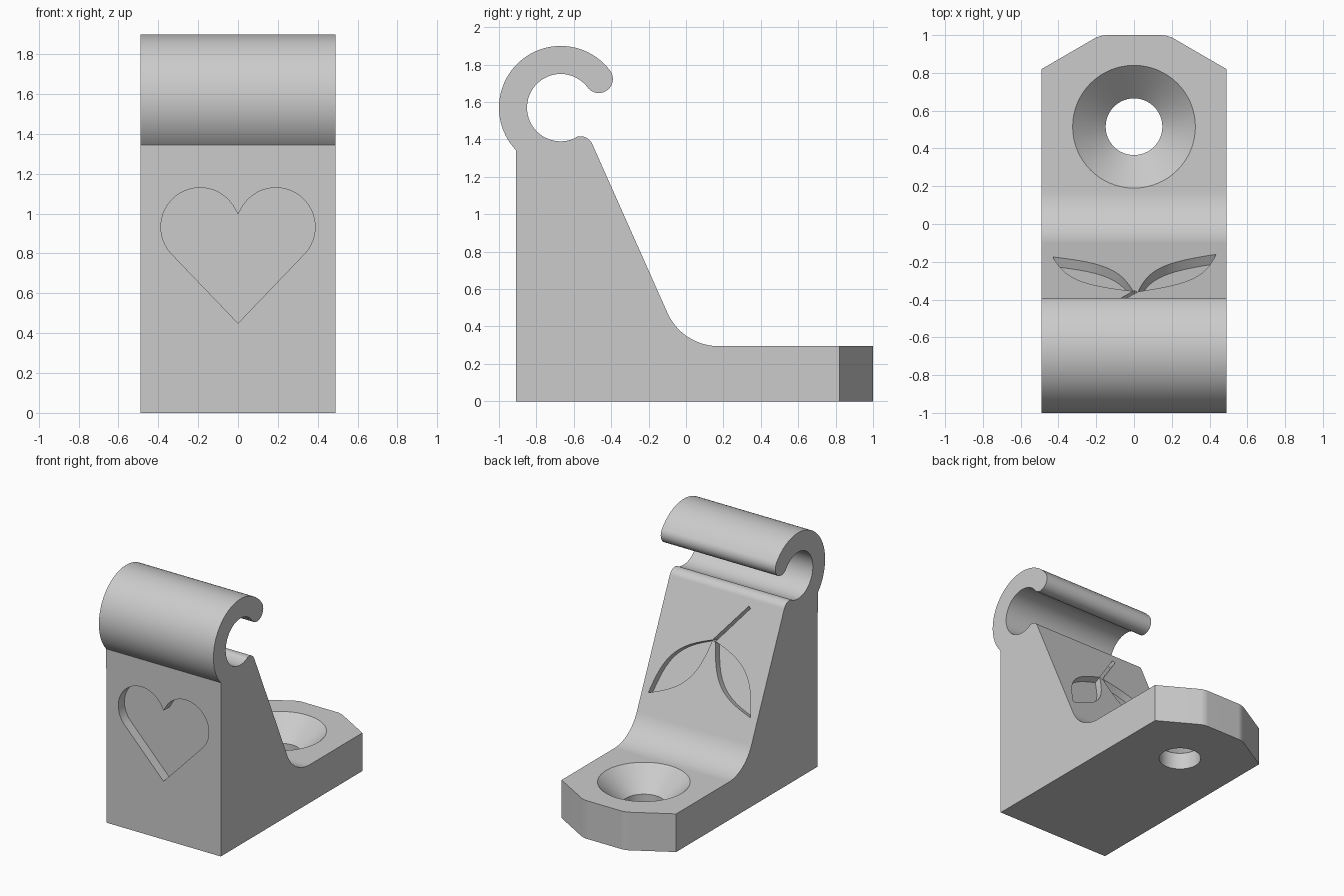
import bpy, bmesh
from math import sin, cos, radians, pi
from mathutils import Vector

if "Cube" in bpy.data.objects:
    bpy.data.objects.remove(bpy.data.objects["Cube"])

mat = bpy.data.materials.new("light_grey_plastic")
mat.use_nodes = True
grey = (0.6, 0.6, 0.6, 1)
mat.diffuse_color = grey
mat.node_tree.nodes["Principled BSDF"].inputs["Base Color"].default_value = grey


def arc(cx, cy, r, a0, a1, n):
    """Points of an arc, angles in degrees."""
    angles = [radians(a0 + (a1 - a0) * i / n) for i in range(n + 1)]
    return [(cx + r * cos(a), cy + r * sin(a)) for a in angles]


def prism(name, points, direction):
    """Solid made by sweeping a flat outline along a vector."""
    bm = bmesh.new()
    face = bm.faces.new([bm.verts.new(p) for p in points])
    swept = bmesh.ops.extrude_face_region(bm, geom=[face], use_keep_orig=True)
    moved = [v for v in swept["geom"] if isinstance(v, bmesh.types.BMVert)]
    bmesh.ops.translate(bm, verts=moved, vec=direction)
    bmesh.ops.recalc_face_normals(bm, faces=bm.faces)
    mesh = bpy.data.meshes.new(name)
    bm.to_mesh(mesh)
    bm.free()
    mesh.materials.append(mat)
    obj = bpy.data.objects.new(name, mesh)
    bpy.context.collection.objects.link(obj)
    return obj


# Hook bracket side profile (y, z)
HOOK = (-0.67, 1.57)
TIP = 36.9
tip_y = HOOK[0] + 0.255 * cos(radians(TIP))
tip_z = HOOK[1] + 0.255 * sin(radians(TIP))
profile = [(-0.91, 0)]
profile += arc(*HOOK, 0.33, 223.3, TIP, 56)                  # outer hook
profile += arc(tip_y, tip_z, 0.075, TIP, TIP - 180, 24)[1:]  # rounded tip
profile += arc(*HOOK, 0.18, TIP, 295.2, 56)[1:]              # inner hook
profile += arc(-0.565, 1.347, 0.07, 115.2, 24, 14)[1:]       # lower lip
profile += arc(0.175, 0.595, 0.3, 204, 270, 20)              # foot fillet
profile += [(1, 0.295), (1, 0)]
bracket = prism("hook_bracket", [(-0.49, y, z) for y, z in profile], (0.98, 0, 0))

cutters = []

# Clipped corners of the foot, slightly rounded at the end
corner = [(0.6, 0.756), (0.2, 0.988), (0.165, 0.9985), (0.13, 1.001), (0.13, 1.1), (0.6, 1.1)]
for side in (-1, 1):
    cutters.append(prism("corner_cutter", [(side * x, y, -0.1) for x, y in corner], (0, 0, 0.6)))

# Countersunk screw hole, turned from a radius profile
bm = bmesh.new()
rings = []
for r, z in ((0.15, -0.1), (0.15, 0.13), (0.325, 0.295), (0.325, 0.4)):
    rings.append([bm.verts.new((x, y, z)) for x, y in arc(0, 0.515, r, 0, 360, 64)[:-1]])
for low, high in zip(rings, rings[1:]):
    for i in range(64):
        j = (i + 1) % 64
        bm.faces.new((low[i], low[j], high[j], high[i]))
bm.faces.new(rings[0][::-1])
bm.faces.new(rings[-1])
mesh = bpy.data.meshes.new("screw_hole_cutter")
bm.to_mesh(mesh)
bm.free()
mesh.materials.append(mat)
hole = bpy.data.objects.new("screw_hole_cutter", mesh)
bpy.context.collection.objects.link(hole)
cutters.append(hole)

# Heart recess in the front wall
lobe = arc(0.19, 0.933, 0.197, 161, -45, 32)
heart = lobe + [(0, 0.45)] + [(-x, z) for x, z in lobe[:0:-1]]
heart[0] = (0, heart[0][1])
cutters.append(prism("heart_cutter", [(x, -0.99, z) for x, z in heart], (0, 0.155, 0)))

# Sprig recess in the sloping back: u across, s down the slope
slope_down = Vector((0, sin(radians(24)), -cos(radians(24))))
slope_out = Vector((0, cos(radians(24)), sin(radians(24))))
lip_edge = Vector((0, -0.565, 1.347)) + 0.07 * slope_out
joint = lip_edge + slope_down * 0.347


def slope_cutter(name, outline):
    points = [joint + Vector((u, 0, 0)) + slope_down * s + slope_out * 0.03 for u, s in outline]
    cutters.append(prism(name, points, slope_out * -0.085))


def leaf(base, tip, bulge, n=20):
    """Lens outline between two points."""
    base, tip = Vector(base), Vector(tip)
    axis = tip - base
    side = Vector((-axis.y, axis.x)).normalized() * bulge
    there = [base + axis * i / n + side * sin(pi * i / n) for i in range(n + 1)]
    back = [base + axis * i / n - side * sin(pi * i / n) for i in range(n - 1, 0, -1)]
    return there + back


slope_cutter("right_leaf_cutter", leaf((-0.005, 0.01), (-0.43, 0.456), 0.11))
slope_cutter("left_leaf_cutter", leaf((0.022, 0.005), (0.435, 0.49), 0.11))
slope_cutter("stem_cutter", [(0.02, 0), (0.002, 0.018), (-0.22, -0.282), (-0.202, -0.296)])

# Cut everything out, then shade
bpy.ops.object.select_all(action="DESELECT")
bpy.context.view_layer.objects.active = bracket
bracket.select_set(True)
for cutter in cutters:
    cutter.hide_render = True
    mod = bracket.modifiers.new("cut", "BOOLEAN")
    mod.operation = "DIFFERENCE"
    mod.solver = "EXACT"
    mod.object = cutter
    bpy.ops.object.modifier_apply(modifier=mod.name)
    bpy.data.objects.remove(cutter)
bpy.ops.object.shade_smooth_by_angle(angle=radians(25))
weighted = bracket.modifiers.new("flat_faces_stay_flat", "WEIGHTED_NORMAL")
weighted.keep_sharp = True
